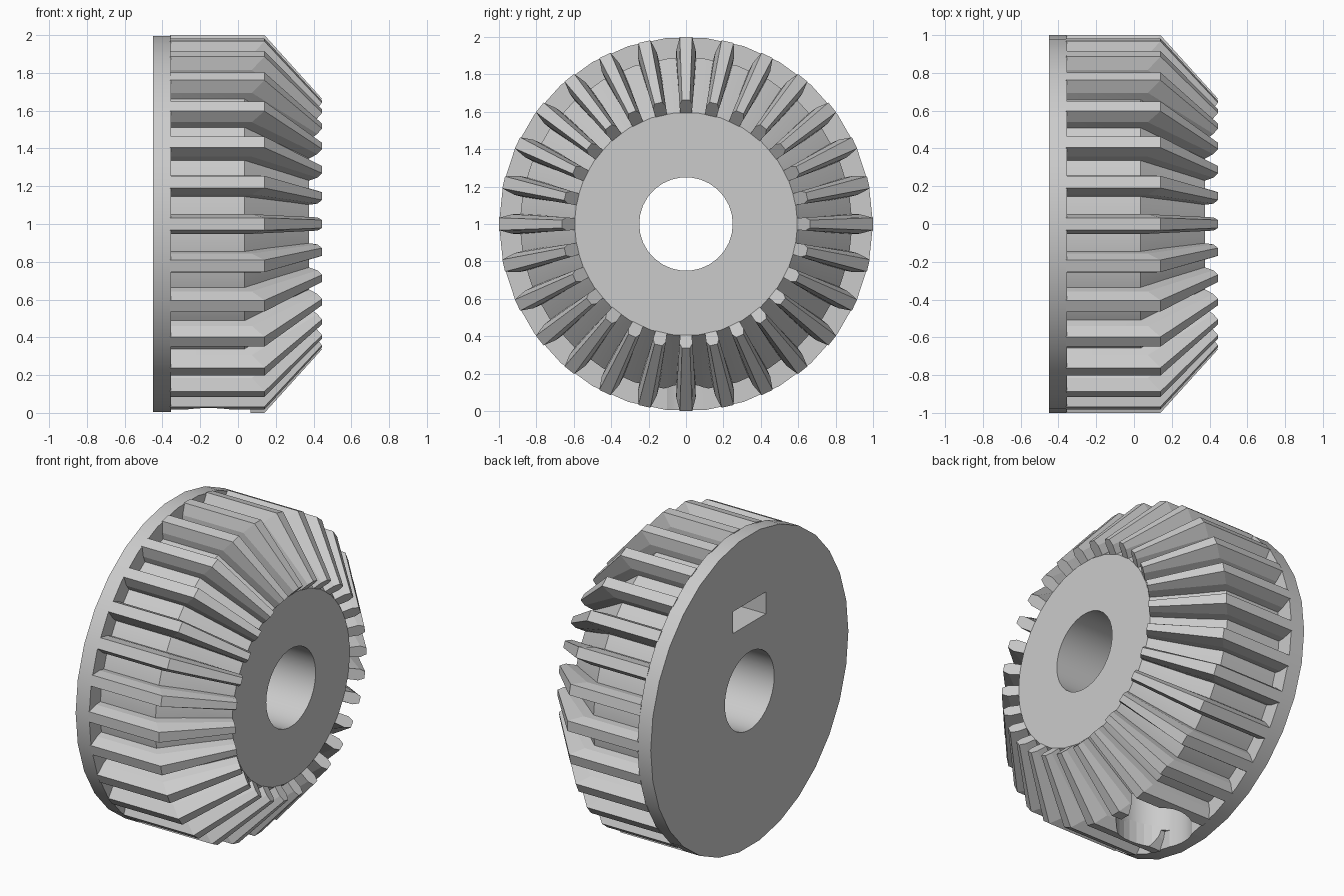
import bpy, bmesh
from math import cos, sin, pi
from mathutils import Matrix, Vector

if "Cube" in bpy.data.objects:
    bpy.data.objects.remove(bpy.data.objects["Cube"], do_unlink=True)

TEETH = 28
SIDES = 30
CENTRE = Vector((0, 0, 1))

grey = bpy.data.materials.new("light_grey")
grey.use_nodes = True
colour = (0.6, 0.6, 0.6, 1)
grey.diffuse_color = colour
grey.node_tree.nodes["Principled BSDF"].inputs["Base Color"].default_value = colour


def finish(name, bm):
    bmesh.ops.recalc_face_normals(bm, faces=bm.faces)
    mesh = bpy.data.meshes.new(name)
    bm.to_mesh(mesh)
    bm.free()
    mesh.materials.append(grey)
    obj = bpy.data.objects.new(name, mesh)
    bpy.context.collection.objects.link(obj)
    return obj


def ring_point(x, r, a, side=0.0):
    """Point at radius r and angle a about the axle, shifted sideways."""
    return CENTRE + Vector((x, r * cos(a) - side * sin(a), r * sin(a) + side * cos(a)))


def lathe(name, profile):
    """Spin a closed (x, radius) profile about the axle."""
    bm = bmesh.new()
    rings = [[bm.verts.new(ring_point(x, r, 2 * pi * i / SIDES)) for x, r in profile]
             for i in range(SIDES)]
    n = len(profile)
    for i in range(SIDES):
        a, b = rings[i], rings[(i + 1) % SIDES]
        for j in range(n):
            k = (j + 1) % n
            bm.faces.new((a[j], a[k], b[k], b[j]))
    return finish(name, bm)


def add_tooth(bm, angle, sections):
    """Loft one tooth through sections of (x, radius, half width)."""
    loops = []
    for sec in sections:
        pts = [(x, r, w) for x, r, w in sec] + [(x, r, -w) for x, r, w in reversed(sec)]
        loops.append([bm.verts.new(ring_point(x, r, angle, w)) for x, r, w in pts])
    for a, b in zip(loops, loops[1:]):
        for j in range(len(a)):
            k = (j + 1) % len(a)
            bm.faces.new((a[j], a[k], b[k], b[j]))
    bm.faces.new(loops[0])
    bm.faces.new(loops[-1])


def cut(obj, cutter):
    mod = obj.modifiers.new("cut", 'BOOLEAN')
    mod.operation = 'DIFFERENCE'
    mod.solver = 'EXACT'
    mod.object = cutter
    bpy.context.view_layer.objects.active = obj
    bpy.ops.object.modifier_apply(modifier=mod.name)


# Back plate, hub and front cone with the axle bore
body = lathe("gear_body", [(-0.45, 0.25), (-0.45, 1), (-0.355, 1), (-0.355, 0.89),
                           (0.035, 0.89), (0.375, 0.597), (0.375, 0.25)])

# Teeth: straight along the rim, then tapering down the cone
back = [(-0.36, 1, 0.033), (-0.36, 0.93, 0.052), (-0.36, 0.86, 0.054)]
bend = [(0.14, 1, 0.033), (0.073, 0.93, 0.052), (0.005, 0.86, 0.054)]
tip = [(0.445, 0.663, 0.021), (0.42, 0.638, 0.035), (0.362, 0.58, 0.03)]
bm = bmesh.new()
for i in range(TEETH):
    add_tooth(bm, 2 * pi * i / TEETH, (back, bend, tip))
teeth = finish("gear_teeth", bm)

# Blind screw hole in the underside
bm = bmesh.new()
bmesh.ops.create_cone(bm, cap_ends=True, segments=SIDES, radius1=0.225, radius2=0.225,
                      depth=0.7, matrix=Matrix.Translation((-0.155, 0, 0.15)))
screw_cutter = finish("screw_hole_cutter", bm)

# Rectangular slot in the back face
bm = bmesh.new()
bmesh.ops.create_cube(bm, size=1, matrix=Matrix.Translation((-0.25, 0, 1.5))
                      @ Matrix.Diagonal((0.5, 0.33, 0.14, 1)))
slot_cutter = finish("slot_cutter", bm)

cut(body, screw_cutter)
cut(body, slot_cutter)
cut(teeth, screw_cutter)
for cutter in (screw_cutter, slot_cutter):
    bpy.data.objects.remove(cutter, do_unlink=True)

# Smooth round walls, crisp edges
for obj in (body, teeth):
    bpy.ops.object.select_all(action='DESELECT')
    obj.select_set(True)
    bpy.context.view_layer.objects.active = obj
    bpy.ops.object.shade_smooth_by_angle(angle=pi / 9 if obj is body else pi / 36)
